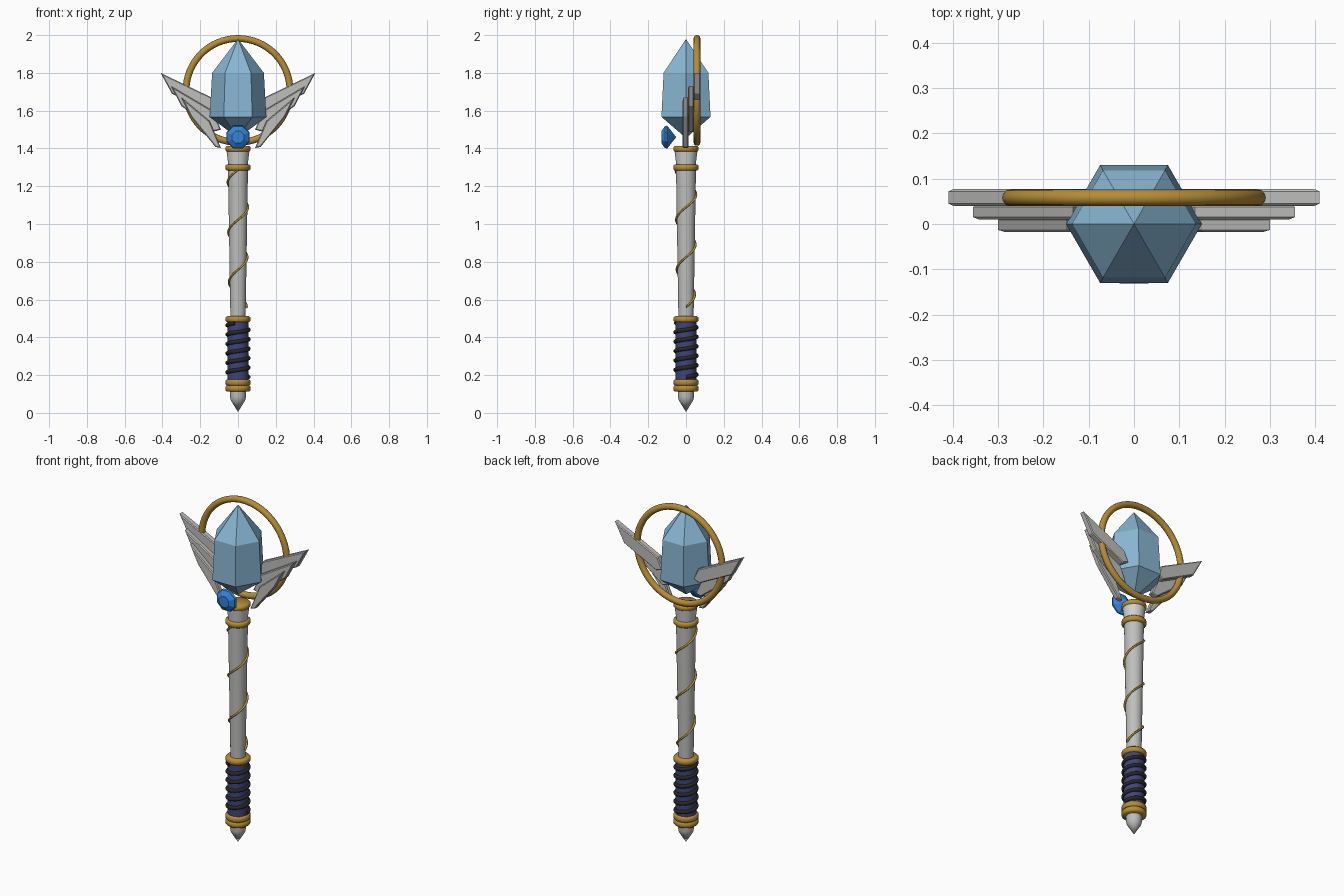
import bpy, bmesh, math
from mathutils import Matrix

if "Cube" in bpy.data.objects:
    bpy.data.objects.remove(bpy.data.objects["Cube"])


def mat(name, rgb):
    m = bpy.data.materials.new(name)
    m.diffuse_color = (*rgb, 1)
    m.use_nodes = True
    m.node_tree.nodes["Principled BSDF"].inputs["Base Color"].default_value = m.diffuse_color
    return m


SILVER = mat("silver", (0.52, 0.52, 0.51))
PALE = mat("pale silver", (0.64, 0.64, 0.63))
GOLD = mat("gold", (0.46, 0.265, 0.04))
ICE = mat("ice blue", (0.25, 0.47, 0.66))
BLUE = mat("gem blue", (0.035, 0.23, 0.68))
NAVY = mat("navy", (0.05, 0.06, 0.19))
DARK = mat("dark leather", (0.024, 0.02, 0.02))


def finish(name, bm, material, smooth=None):
    bmesh.ops.recalc_face_normals(bm, faces=bm.faces)
    me = bpy.data.meshes.new(name)
    bm.to_mesh(me)
    bm.free()
    ob = bpy.data.objects.new(name, me)
    bpy.context.collection.objects.link(ob)
    me.materials.append(material)
    if smooth:
        bpy.ops.object.select_all(action='DESELECT')
        ob.select_set(True)
        bpy.context.view_layer.objects.active = ob
        bpy.ops.object.shade_smooth_by_angle(angle=math.radians(smooth))
    return ob


def lathe(name, profile, material, sides=32, smooth=35, offset=0.0, transform=None):
    """Stack of rings from (radius, height) points; zero radius gives a point."""
    bm = bmesh.new()
    rings = []
    for r, z in profile:
        if r == 0:
            rings.append([bm.verts.new((0, 0, z))])
        else:
            angles = [offset + math.tau * i / sides for i in range(sides)]
            rings.append([bm.verts.new((r * math.cos(a), r * math.sin(a), z)) for a in angles])
    for lo, hi in zip(rings, rings[1:]):
        for i in range(sides):
            j = (i + 1) % sides
            corners = [lo[i % len(lo)], lo[j % len(lo)], hi[j % len(hi)], hi[i % len(hi)]]
            bm.faces.new(list(dict.fromkeys(corners)))
    for ring in (rings[0], rings[-1]):
        if len(ring) > 1:
            bm.faces.new(ring)
    if transform:
        bm.transform(transform)
    return finish(name, bm, material, smooth)


def band(name, z0, z1, r):
    b = 0.007
    lathe(name, [(r - b, z0), (r, z0 + b), (r, z1 - b), (r - b, z1)], GOLD, smooth=50)


def tube(name, frames, minor, material, closed=False, sides=10):
    """Round tube through (point, outward, up) frames."""
    bm = bmesh.new()
    rings = []
    for p, u, v in frames:
        ring = []
        for k in range(sides):
            a = math.tau * k / sides
            ring.append(bm.verts.new([p[c] + minor * (math.cos(a) * u[c] + math.sin(a) * v[c])
                                      for c in range(3)]))
        rings.append(ring)
    pairs = list(zip(rings, rings[1:] + rings[:1]))
    for a, b in pairs if closed else pairs[:-1]:
        for k in range(sides):
            m = (k + 1) % sides
            bm.faces.new((a[k], a[m], b[m], b[k]))
    if not closed:
        bm.faces.new(rings[0])
        bm.faces.new(rings[-1])
    return finish(name, bm, material, 60)


def helix(name, z0, z1, r0, r1, turns, minor, material):
    n = int(turns * 28)
    frames = []
    for i in range(n + 1):
        t = i / n
        a = math.tau * turns * t
        r = r0 + (r1 - r0) * t
        c, s = math.cos(a), math.sin(a)
        frames.append(((r * c, r * s, z0 + (z1 - z0) * t), (c, s, 0), (0, 0, 1)))
    tube(name, frames, minor, material)


# Staff body
lathe("tip", [(0, 0.005), (0.039, 0.068), (0.042, 0.085), (0.042, 0.12)], SILVER)
lathe("grip", [(0.055, 0.17), (0.055, 0.49)], NAVY)
helix("grip_wrap", 0.19, 0.475, 0.056, 0.056, 5.7, 0.011, DARK)
lathe("shaft", [(0.04, 0.49), (0.053, 1.30)], SILVER)
helix("shaft_wire", 0.56, 1.30, 0.046, 0.055, 2.8, 0.0065, GOLD)
lathe("collar", [(0.05, 1.30), (0.061, 1.39)], PALE)

# Gold bands
band("pommel_band_low", 0.113, 0.146, 0.066)
band("pommel_band_high", 0.144, 0.178, 0.066)
band("grip_band", 0.48, 0.512, 0.066)
band("neck_band", 1.283, 1.315, 0.066)
band("collar_band", 1.383, 1.413, 0.066)

# Halo ring standing behind the crystal
halo = []
for i in range(64):
    a = math.tau * i / 64
    c, s = math.cos(a), math.sin(a)
    halo.append(((0.275 * c, 0.058, 1.707 + 0.275 * s), (c, 0, s), (0, 1, 0)))
tube("halo_ring", halo, 0.018, GOLD, closed=True, sides=12)

# Six-sided crystal
lathe("crystal", [(0, 1.455), (0.15, 1.567), (0.137, 1.80), (0, 1.98)], ICE, sides=6, smooth=None)

# Cut gem on the front: the lathe axis is turned to face -y
lathe("front_gem", [(0, -0.048), (0.066, 0.0), (0.062, 0.012), (0.034, 0.031)], BLUE,
      sides=8, smooth=None, offset=math.pi / 8,
      transform=Matrix.Translation((0, -0.1, 1.46)) @ Matrix.Rotation(math.pi / 2, 4, 'X'))

# Three stepped feather plates on each side: outline in (x, z), then depth range
feathers = [
    ("back", [(0.41, 1.80), (0.35, 1.69), (0.14, 1.585), (0.10, 1.60), (0.13, 1.665)], 0.040, 0.077),
    ("middle", [(0.355, 1.73), (0.30, 1.625), (0.125, 1.49), (0.09, 1.50), (0.135, 1.60)], 0.010, 0.043),
    ("front", [(0.30, 1.67), (0.25, 1.57), (0.12, 1.408), (0.09, 1.402), (0.15, 1.545)], -0.018, 0.014),
]
for label, outline, y0, y1 in feathers:
    for side, sign in (("left", -1), ("right", 1)):
        bm = bmesh.new()
        face = bm.faces.new([bm.verts.new((sign * x, y0, z)) for x, z in outline])
        new = bmesh.ops.extrude_face_region(bm, geom=[face])["geom"]
        bmesh.ops.translate(bm, vec=(0, y1 - y0, 0),
                            verts=[g for g in new if isinstance(g, bmesh.types.BMVert)])
        bmesh.ops.recalc_face_normals(bm, faces=bm.faces)
        rims = [e for e in bm.edges if abs(e.verts[0].co.y - e.verts[1].co.y) < 1e-5]
        bmesh.ops.bevel(bm, geom=rims, offset=0.005, segments=1, affect='EDGES')
        finish(f"{label}_feather_{side}", bm, SILVER)
